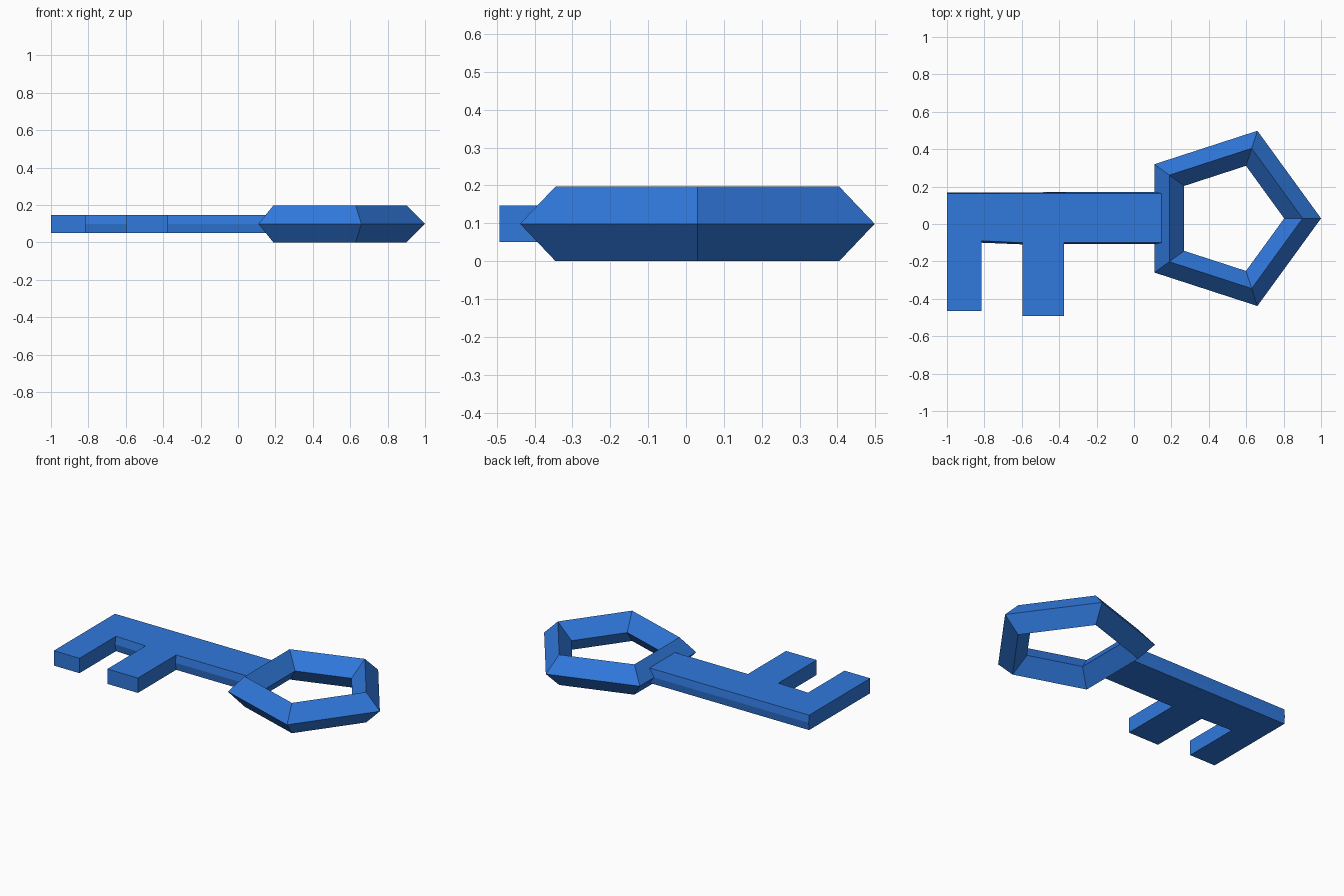
import bpy, bmesh

if "Cube" in bpy.data.objects:
    bpy.data.objects.remove(bpy.data.objects["Cube"])

MID = 0.0985  # mid height of the key

blue = bpy.data.materials.new("blue")
blue.diffuse_color = (0.03, 0.19, 0.72, 1)
blue.use_nodes = True
blue.node_tree.nodes["Principled BSDF"].inputs["Base Color"].default_value = blue.diffuse_color

# Bow: five-sided ring with a diamond cross-section
bpy.ops.mesh.primitive_torus_add(major_segments=5, minor_segments=4,
                                 major_radius=0.394, minor_radius=0.0985,
                                 location=(0.5075, 0.03, MID))
bow = bpy.context.object
bow.name = "bow"
bow.data.materials.append(blue)

# Blade outline: x, y on the flat faces, y on the slightly ridged middle edge
outline = [
    (-1.0, 0.163, 0.168), (-1.0, -0.465, -0.465),
    (-0.815, -0.465, -0.465), (-0.815, -0.09, -0.10),
    (-0.595, -0.10, -0.109), (-0.595, -0.493, -0.493),
    (-0.375, -0.493, -0.493), (-0.375, -0.10, -0.108),
    (0.17, -0.10, -0.108), (0.17, 0.163, 0.172),
]
bm = bmesh.new()
layers = [[bm.verts.new((p[0], p[k], z)) for p in outline]
          for k, z in ((1, 0.05), (2, MID), (1, 0.147))]
n = len(outline)
for low, high in zip(layers, layers[1:]):
    for i in range(n):
        j = (i + 1) % n
        bm.faces.new((low[i], low[j], high[j], high[i]))
bm.faces.new(layers[0][::-1])
bm.faces.new(layers[-1])
bmesh.ops.recalc_face_normals(bm, faces=bm.faces)
mesh = bpy.data.meshes.new("shaft_and_teeth")
bm.to_mesh(mesh)
bm.free()
mesh.materials.append(blue)
blade = bpy.data.objects.new("shaft_and_teeth", mesh)
bpy.context.collection.objects.link(blade)
